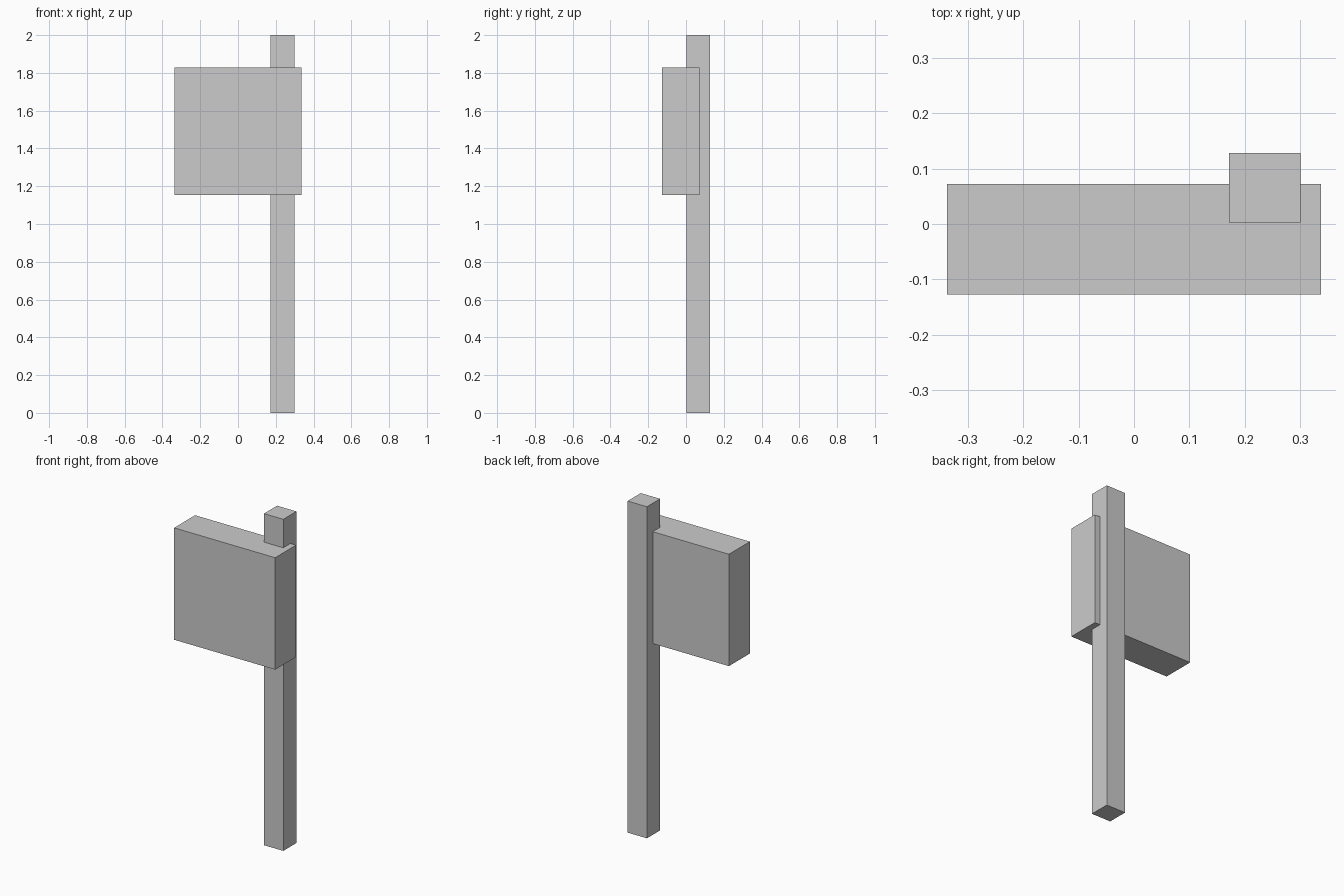
import bpy

if "Cube" in bpy.data.objects:
    bpy.data.objects.remove(bpy.data.objects["Cube"])


def box(name, lo, hi):
    """Axis-aligned box from its minimum and maximum corners."""
    centre = [(a + b) / 2 for a, b in zip(lo, hi)]
    size = [b - a for a, b in zip(lo, hi)]
    bpy.ops.mesh.primitive_cube_add(size=1, location=centre)
    obj = bpy.context.object
    obj.name = name
    obj.scale = size
    bpy.ops.object.transform_apply(location=False, rotation=False, scale=True)
    return obj


# Upright square post
box("post", (0.171, 0.003, 0.0), (0.300, 0.128, 2.0))

# Thick square panel let into the front of the post
box("sign_panel", (-0.337, -0.127, 1.153), (0.337, 0.072, 1.828))
